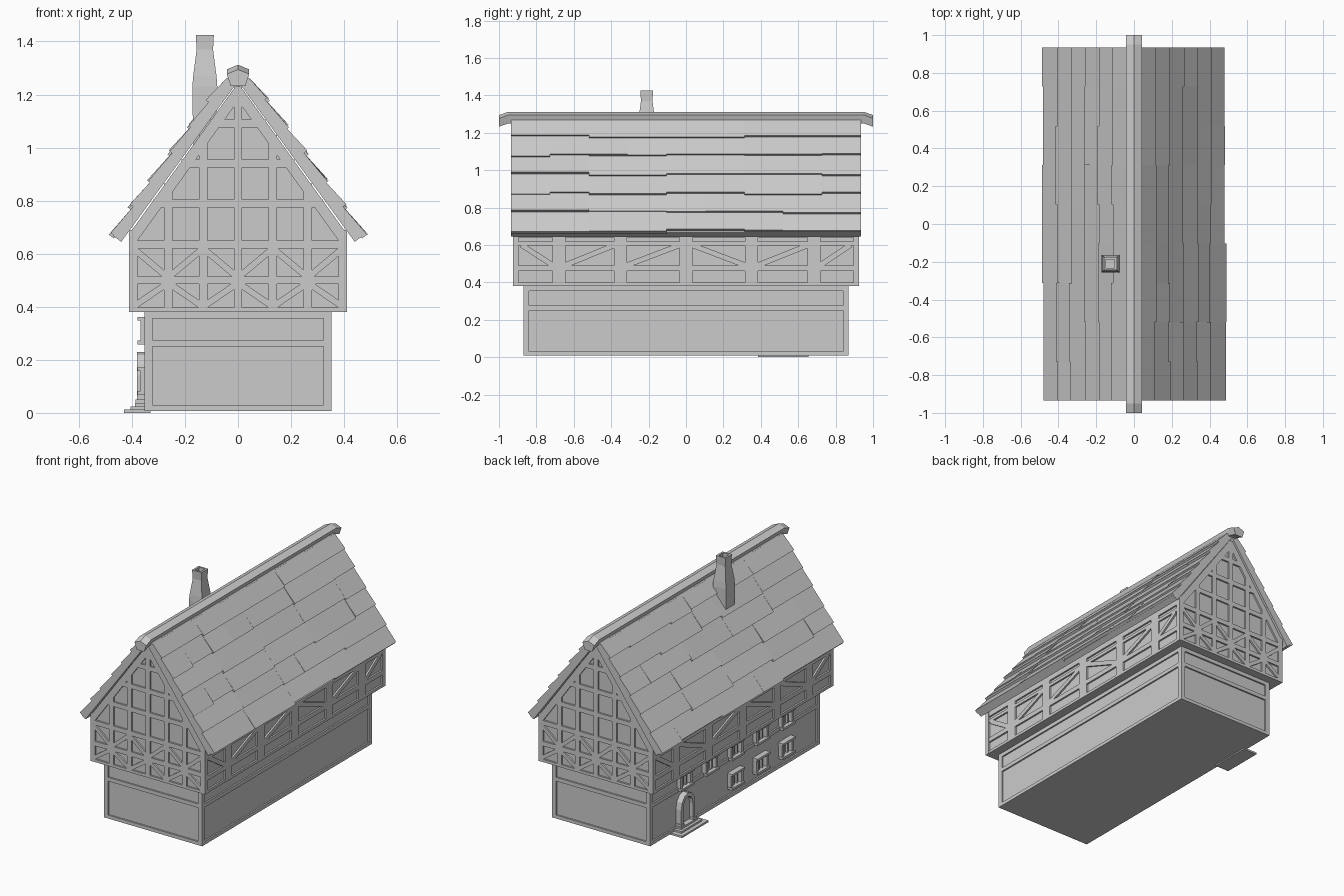
import bpy, bmesh, math, random
from mathutils import Vector

random.seed(4)
if "Cube" in bpy.data.objects:
    bpy.data.objects.remove(bpy.data.objects["Cube"], do_unlink=True)

stone = bpy.data.materials.new("plain_grey")
stone.use_nodes = True
grey = (0.6, 0.6, 0.6, 1)
stone.diffuse_color = grey
stone.node_tree.nodes["Principled BSDF"].inputs["Base Color"].default_value = grey


def finish(name, bm):
    bmesh.ops.recalc_face_normals(bm, faces=bm.faces)
    mesh = bpy.data.meshes.new(name)
    bm.to_mesh(mesh)
    bm.free()
    mesh.materials.append(stone)
    obj = bpy.data.objects.new(name, mesh)
    bpy.context.scene.collection.objects.link(obj)
    return obj


def loft(bm, rings, caps=True):
    """Skin a series of closed rings with equal point counts."""
    loops = [[bm.verts.new(p) for p in ring] for ring in rings]
    n = len(loops[0])
    for a, b in zip(loops, loops[1:]):
        for i in range(n):
            j = (i + 1) % n
            bm.faces.new((a[i], a[j], b[j], b[i]))
    if caps:
        bm.faces.new(loops[0])
        bm.faces.new(loops[-1])


def prism(bm, profile, y0, y1):
    loft(bm, [[(x, y, z) for x, z in profile] for y in (y0, y1)])


def box(bm, x0, x1, y0, y1, z0, z1):
    prism(bm, [(x0, z0), (x1, z0), (x1, z1), (x0, z1)], y0, y1)


def beam(bm, a, b, width, normal, depth):
    """Flat timber from a to b, its outer face on the line, sunk by depth."""
    a, b, normal = Vector(a), Vector(b), Vector(normal)
    side = (b - a).normalized().cross(normal) * width / 2
    back = normal * -depth
    loft(bm, [[p + side, p - side, p - side + back, p + side + back] for p in (a, b)])


# Lower storey: sunk wall with posts, sill, belt and head timbers
LX, LY = 0.352, 0.87
bm = bmesh.new()
box(bm, -LX + .01, LX - .01, -LY + .01, LY - .01, .008, .385)
finish("lower_wall", bm)
bm = bmesh.new()
for z0, z1 in ((.008, .03), (.25, .275), (.355, .385)):
    box(bm, -LX, LX, -LY, LY, z0, z1)
for sx in (-1, 1):
    for sy in (-1, 1):
        cx, cy = sx * (LX - .015), sy * (LY - .015)
        box(bm, cx - .015, cx + .015, cy - .015, cy + .015, .008, .385)
finish("lower_timbers", bm)

# Upper storey: jettied house-shaped wall
UX, UY, FLOOR, EAVE, APEX = 0.41, 0.925, 0.38, 0.68, 1.25
D = 0.011
bm = bmesh.new()
w = UX - D
prism(bm, [(-w, FLOOR), (w, FLOOR), (w, EAVE), (0, APEX - .01), (-w, EAVE)], -UY + D, UY - D)
box(bm, -UX, UX, -UY, UY, FLOOR, .398)
finish("upper_wall", bm)

# Long-side timbers
posts = [-.91, -.68, -.35, 0, .35, .685, .91]
leans = [-1, 1, 1, -1, 1, 1]
bm = bmesh.new()
for s in (-1, 1):
    n = (s, 0, 0)
    for z, t in ((.475, .03), (.608, .02), (.665, .05)):
        beam(bm, (s * UX, -UY, z), (s * UX, UY, z), t, n, .03)
    for y in posts:
        t = .03 if abs(y) > .9 else .07
        beam(bm, (s * UX, y, FLOOR), (s * UX, y, EAVE), t, n, .03)
    for y0, y1, lean in zip(posts, posts[1:], leans):
        za, zb = (.49, .60) if lean > 0 else (.60, .49)
        beam(bm, (s * UX, y0 + .03, za), (s * UX, y1 - .03, zb), .028, n, .03)
finish("side_timbers", bm)


# Gable timbers, trimmed under the roof slope
def half_width(z):
    return UX if z < EAVE else UX * (APEX - z) / (APEX - EAVE)


bm = bmesh.new()
columns = [-.395 + i * .79 / 6 for i in range(7)]
for s in (-1, 1):
    n, y = (0, s, 0), s * UY
    for z in (.5, .635, .79, .94, 1.09):
        h = half_width(z + .015)
        beam(bm, (-h, y, z), (h, y, z), .03, n, .03)
    for x in columns:
        top = min(EAVE, APEX) if abs(x) > .39 else APEX - abs(x) * (APEX - EAVE) / UX - .02
        beam(bm, (x, y, FLOOR), (x, y, top), .032, n, .03)
    for i, (x0, x1) in enumerate(zip(columns, columns[1:])):
        for za, zb in ((.4, .49), (.51, .62)):
            if (i + (za > .5)) % 2:
                za, zb = zb, za
            beam(bm, (x0, y, za), (x1, y, zb), .024, n, .03)
    for sx in (-1, 1):
        beam(bm, (sx * (UX - .014), y, EAVE - .02), (0, y, APEX - .04), .04, n, .03)
finish("gable_timbers", bm)

# Roof slabs
EDGE = Vector((.44, 0, .645))
UP = (Vector((0, 0, APEX)) - EDGE).normalized()
OUT = Vector((UP.z, 0, -UP.x))
ROOF_Y = 0.935
bm = bmesh.new()
lip = EDGE + OUT * .038
half = [(.44, .645), (lip.x, lip.z), (.03, 1.272)]
prism(bm, [(0, APEX)] + half + [(-x, z) for x, z in reversed(half)], -ROOF_Y, ROOF_Y)
finish("roof_slab", bm)

# Overlapping shingles: six courses of one or two modules each
bm = bmesh.new()
module = 2 * ROOF_Y / 9
for s in (-1, 1):
    for row in range(6):
        col = 0
        while col < 9:
            span = min(random.choice((1, 2, 2)), 9 - col)
            y0 = -ROOF_Y + col * module
            low = row * .125 + random.choice((-.006, .003, .008))
            high = min(row * .125 + .15, .735)
            lift = .054 + random.uniform(-.003, .004)
            section = [(low, .03), (low, lift), (high, .041), (high, .03)]
            pts = [EDGE + UP * t + OUT * o for t, o in section]
            prism(bm, [(s * p.x, p.z) for p in pts], y0, y0 + span * module)
            col += span
finish("roof_shingles", bm)

# Ridge cap with drooping ends
cap = [(-.027, 1.25), (-.042, 1.295), (0, 1.312), (.042, 1.295), (.027, 1.25)]
bm = bmesh.new()
loft(bm, [[(x, y, z - drop) for x, z in cap]
          for y, drop in ((-1, .018), (-.95, 0), (.95, 0), (1, .018))])
finish("ridge_cap", bm)

# Chimney: tapered square stack with an open top
bm = bmesh.new()
stack = [(.044, 1.0), (.047, 1.23), (.044, 1.27), (.036, 1.33), (.031, 1.37),
         (.034, 1.425), (.022, 1.425), (.022, 1.36)]
loft(bm, [[(-.125 + i * r, -.21 + j * r, z) for i, j in ((-1, -1), (1, -1), (1, 1), (-1, 1))]
          for r, z in stack])
finish("chimney", bm)


# Windows: frame, sill, lintel and two bars
def window(name, y, z):
    bm = bmesh.new()
    for dz in (-.045, .045):
        box(bm, -.378, -.34, y - .065, y + .065, z + dz - .007, z + dz + .007)
    for dy in (-.052, .052):
        box(bm, -.368, -.34, y + dy - .01, y + dy + .01, z - .045, z + .045)
    for dy in (-.017, .017):
        box(bm, -.356, -.34, y + dy - .005, y + dy + .005, z - .045, z + .045)
    finish(name, bm)


for i, y in enumerate((.52, .26, 0, -.26, -.52)):
    window(f"upper_window_{i + 1}", y, .31)
    if y < .1:
        window(f"lower_window_{i + 1}", y, .12)


# Arched doorway with steps
def arch(x, w, top):
    pts = [(-w, .02), (-w, .14)]
    pts += [(-w * math.cos(a), .14 + (top - .14) * math.sin(a))
            for a in (math.pi * k / 6 for k in range(1, 6))]
    return [(x, .52 + y, z) for y, z in pts + [(w, .14), (w, .02)]]


bm = bmesh.new()
loft(bm, [arch(-.34, .072, .23), arch(-.38, .072, .23),
          arch(-.38, .05, .205), arch(-.34, .05, .205)], caps=False)
for dy in (-.063, .063):
    box(bm, -.386, -.34, .52 + dy - .015, .52 + dy + .015, .02, .05)
finish("door_frame", bm)
bm = bmesh.new()
loft(bm, [arch(-.34, .052, .207), arch(-.355, .052, .207)])
finish("door", bm)
bm = bmesh.new()
box(bm, -.43, -.33, .385, .655, 0, .012)
box(bm, -.405, -.33, .415, .625, .012, .024)
box(bm, -.388, -.33, .435, .605, .024, .036)
finish("door_steps", bm)
